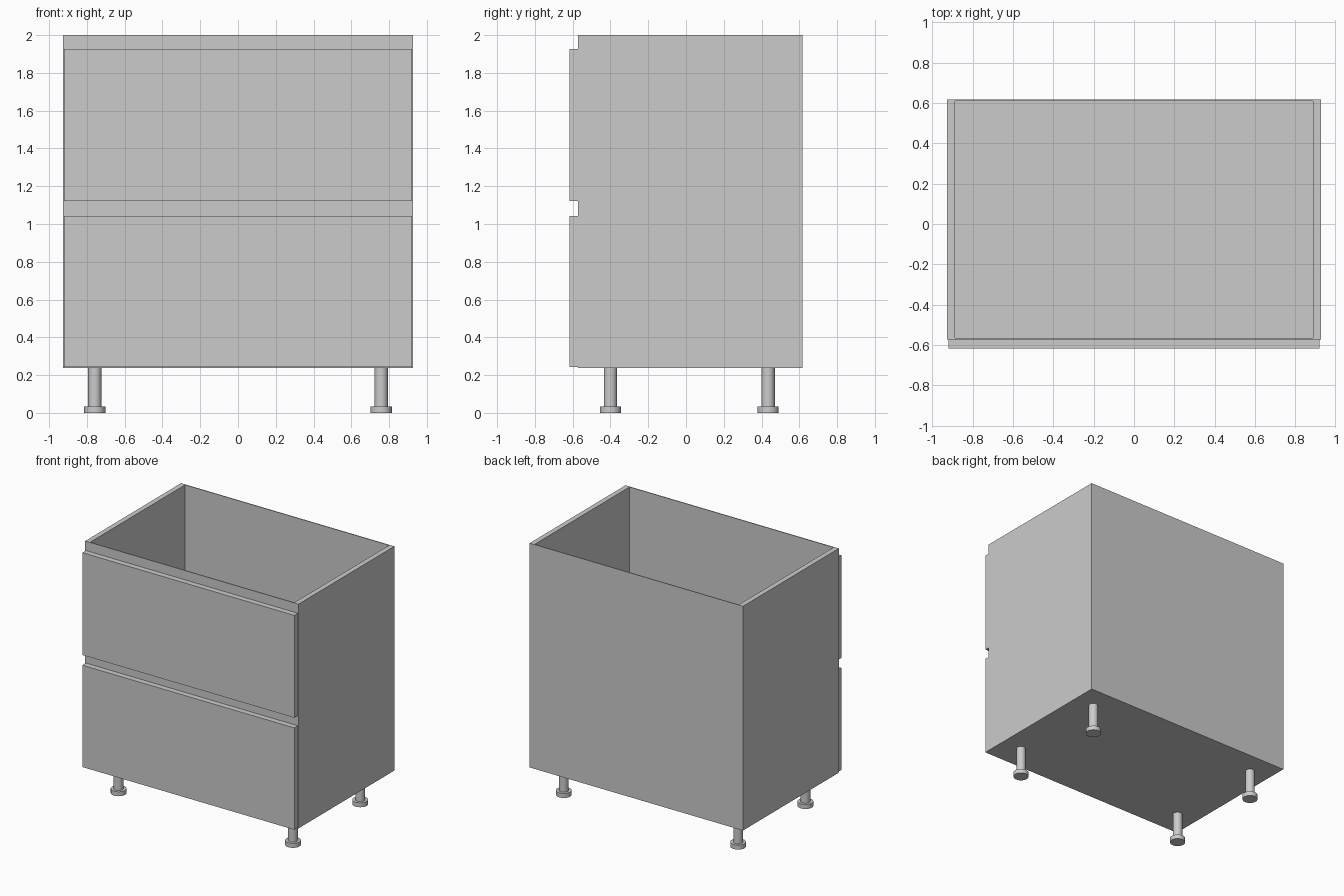
import bpy
import bmesh

if "Cube" in bpy.data.objects:
    bpy.data.objects.remove(bpy.data.objects["Cube"])


def box(name, x, y, z):
    """Box from (min, max) ranges on each axis."""
    bm = bmesh.new()
    bmesh.ops.create_cube(bm, size=1)
    for v in bm.verts:
        v.co = [r[0] if c < 0 else r[1] for c, r in zip(v.co, (x, y, z))]
    mesh = bpy.data.meshes.new(name)
    bm.to_mesh(mesh)
    bm.free()
    ob = bpy.data.objects.new(name, mesh)
    bpy.context.collection.objects.link(ob)
    return ob


def cylinder(name, x, y, z0, z1, radius):
    bpy.ops.mesh.primitive_cylinder_add(
        vertices=32, radius=radius, depth=z1 - z0, location=(x, y, (z0 + z1) / 2))
    ob = bpy.context.object
    ob.name = name
    bpy.ops.object.shade_smooth_by_angle()
    return ob


W, T = 0.927, 0.04            # half width, board thickness
BASE, TOP = 0.238, 2.0
FRONT, BACK = -0.573, 0.61    # carcass depth range
INNER = W - T

# Carcass: sides, floor, thin back and thin inner front, open top
for side, s in (("left", -1), ("right", 1)):
    box(f"{side}_side_panel", sorted((s * INNER, s * W)), (FRONT, BACK), (BASE, TOP))
box("floor_panel", (-INNER, INNER), (FRONT, BACK), (BASE, BASE + T))
box("back_panel", (-W, W), (BACK, 0.617), (BASE, TOP))
box("inner_front_panel", (-INNER, INNER), (FRONT, FRONT + 0.007), (BASE + T, TOP))

# Drawer fronts
for name, z0, z1 in (("lower", 0.243, 1.043), ("upper", 1.123, 1.927)):
    box(f"{name}_drawer_front", (-0.921, 0.921), (-0.617, FRONT), (z0, z1))

# Round legs with wider feet
for side, x in (("left", -0.758), ("right", 0.758)):
    for end, y in (("front", -0.4), ("back", 0.435)):
        cylinder(f"{end}_{side}_foot", x, y, 0, 0.035, 0.056)
        cylinder(f"{end}_{side}_leg", x, y, 0.035, BASE, 0.035)
